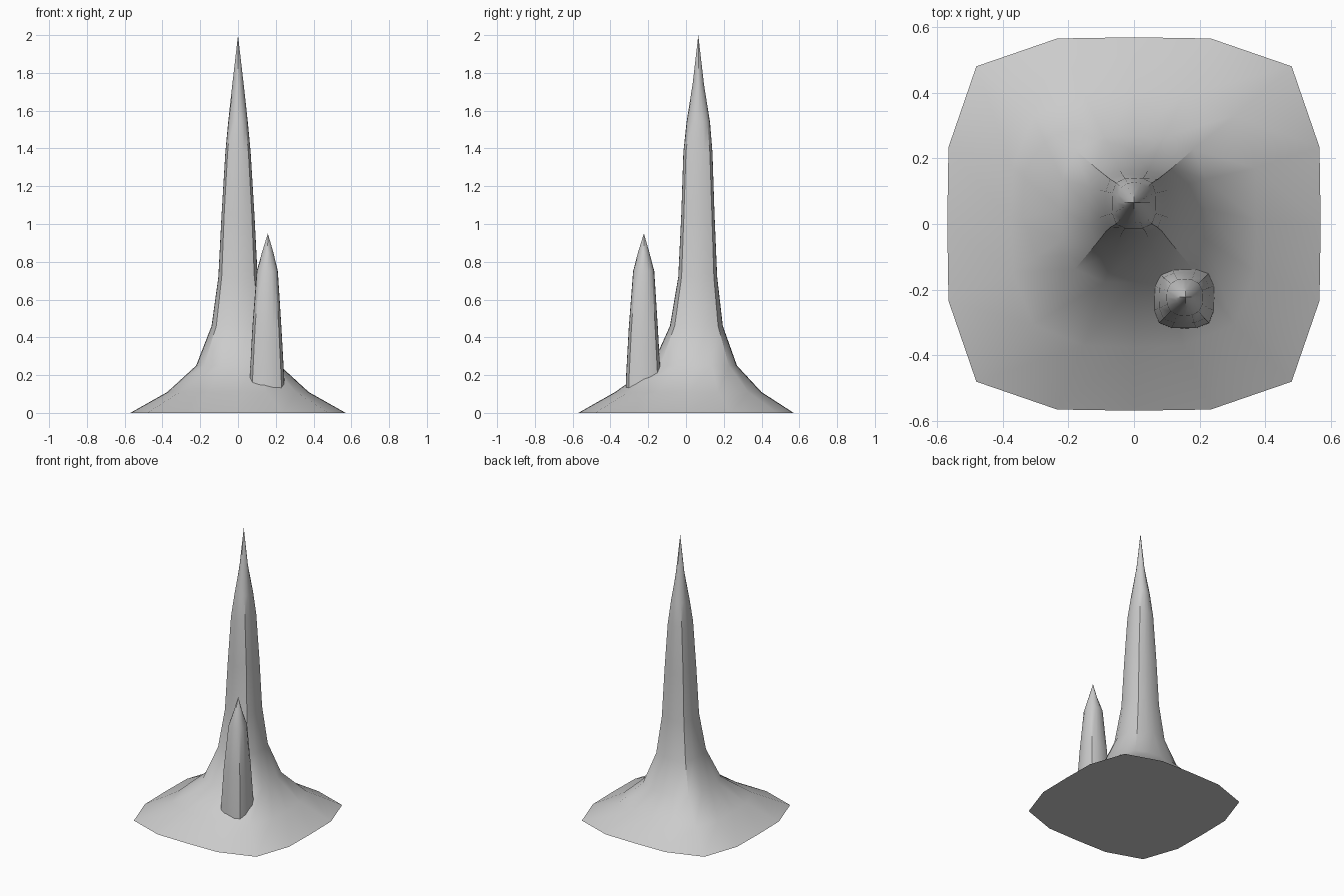
import bpy, bmesh, math

if "Cube" in bpy.data.objects:
    bpy.data.objects.remove(bpy.data.objects["Cube"])


def spike(name, rings, apex, segments=16):
    """Loft rounded-square rings (z, cx, cy, rx, ry, exponent) up to a point."""
    bm = bmesh.new()
    loops = []
    for z, cx, cy, rx, ry, n in rings:
        loop = []
        for i in range(segments):
            a = 2 * math.pi * i / segments
            c, s = math.cos(a), math.sin(a)
            r = (abs(c) ** n + abs(s) ** n) ** (-1 / n)
            loop.append(bm.verts.new((cx + rx * r * c, cy + ry * r * s, z)))
        loops.append(loop)
    for lo, hi in zip(loops, loops[1:]):
        for i in range(segments):
            j = (i + 1) % segments
            bm.faces.new((lo[i], lo[j], hi[j], hi[i]))
    tip = bm.verts.new(apex)
    for i in range(segments):
        bm.faces.new((loops[-1][i], loops[-1][(i + 1) % segments], tip))
    bm.faces.new(loops[0][::-1])
    mesh = bpy.data.meshes.new(name)
    bm.to_mesh(mesh)
    bm.free()
    obj = bpy.data.objects.new(name, mesh)
    bpy.context.collection.objects.link(obj)
    bpy.ops.object.select_all(action='DESELECT')
    obj.select_set(True)
    bpy.context.view_layer.objects.active = obj
    bpy.ops.object.shade_smooth_by_angle(angle=math.radians(35))
    return obj


# tall rock spike with flared foot
spike("main_stalagmite", [
    (0.00, 0, 0.000, 0.570, 0.570, 4.1),
    (0.11, 0, 0.012, 0.375, 0.388, 3.5),
    (0.25, 0, 0.045, 0.222, 0.225, 3.3),
    (0.46, 0, 0.055, 0.140, 0.140, 3.5),
    (0.72, 0, 0.062, 0.104, 0.103, 3.7),
    (1.05, 0, 0.063, 0.087, 0.088, 4.0),
    (1.38, 0, 0.063, 0.067, 0.077, 3.5),
    (1.54, 0, 0.065, 0.052, 0.062, 2.5),
    (1.74, 0, 0.065, 0.030, 0.030, 1.4),
], (0, 0.065, 2.0))

# small spike growing out of the front right of the foot
X, Y = 0.153, -0.226
spike("side_stalagmite", [
    (0.06, X, Y, 0.094, 0.094, 3.6),
    (0.18, X, Y, 0.092, 0.092, 3.6),
    (0.45, X, Y, 0.077, 0.077, 3.4),
    (0.75, X + 0.002, Y + 0.002, 0.056, 0.056, 2.6),
    (0.85, X + 0.004, Y + 0.002, 0.030, 0.030, 1.5),
], (0.158, -0.223, 0.95))
